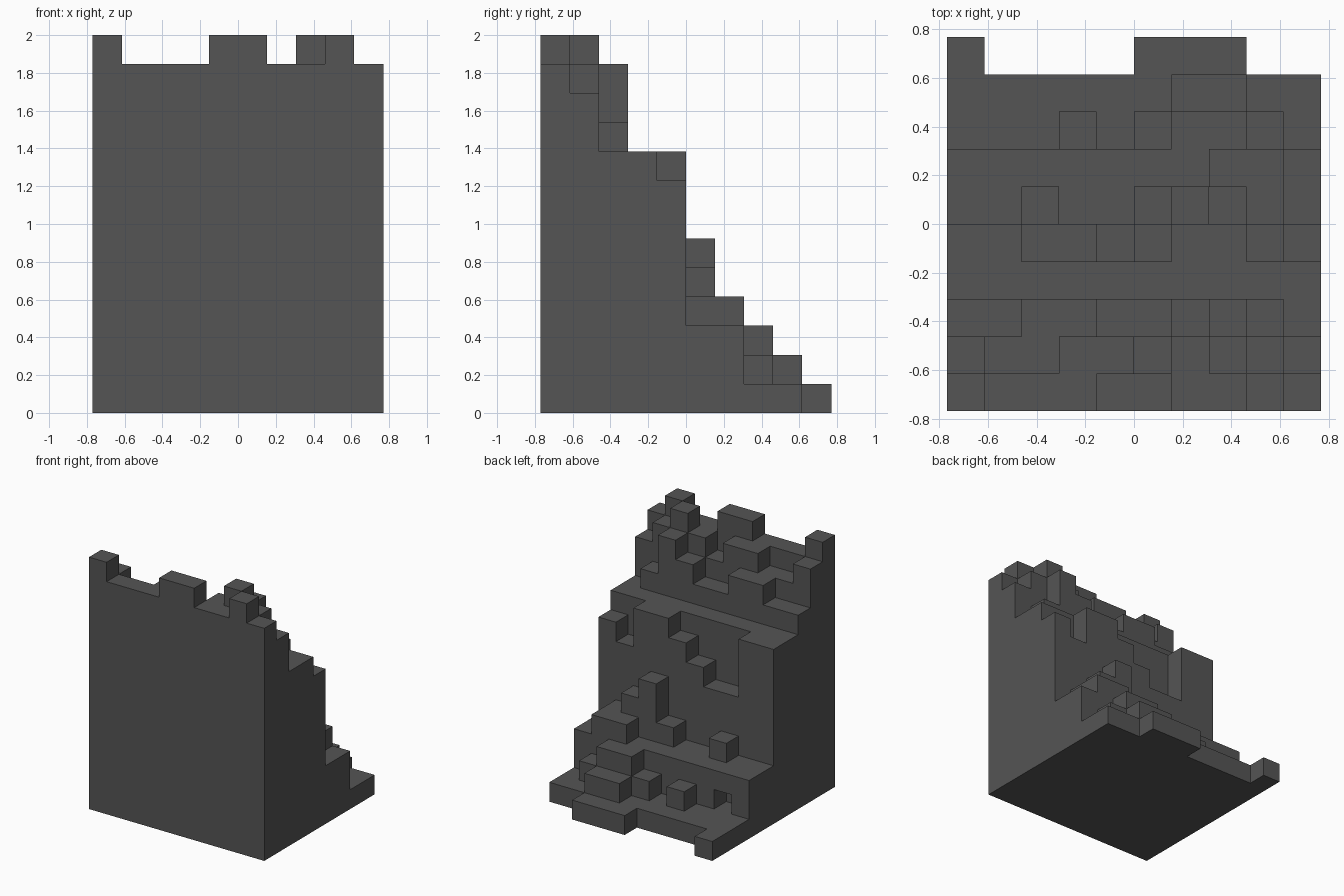
import bpy, bmesh
from mathutils import Vector

if "Cube" in bpy.data.objects:
    bpy.data.objects.remove(bpy.data.objects["Cube"])

U = 2 / 13          # edge of one block
N = 10              # blocks along x and y

# Column heights in blocks (hex digits), rows from front to back, left to right
ROWS = ["dcccddccdc",
        "cbbccbcdcb",
        "aabbaabca9",
        "9999999999",
        "9966789978",
        "3343346543",
        "3333333443",
        "1112123321",
        "1111112211",
        "1000011100"]

cells = {(x, y, z) for y, row in enumerate(ROWS)
         for x, h in enumerate(row) for z in range(int(h, 16))}
cells.discard((1, 6, 1))    # small hollow in the lower step

rock = bpy.data.materials.new("dark grey stone")
rock.diffuse_color = (0.09, 0.09, 0.09, 1)
rock.use_nodes = True
rock.node_tree.nodes["Principled BSDF"].inputs["Base Color"].default_value = rock.diffuse_color

# Stepped hillside: one watertight skin, only the exposed block sides
bm = bmesh.new()
for c in cells:
    for axis in range(3):
        for side in (0, 1):
            n = list(c)
            n[axis] += 2 * side - 1
            if tuple(n) in cells:
                continue
            ring = [(0, 0), (1, 0), (1, 1), (0, 1)]
            if not side:
                ring.reverse()
            verts = []
            for s, t in ring:
                p = Vector(c)
                p[axis] += side
                p[(axis + 1) % 3] += s
                p[(axis + 2) % 3] += t
                verts.append(bm.verts.new(((p.x - N / 2) * U, (p.y - N / 2) * U, p.z * U)))
            bm.faces.new(verts)
bmesh.ops.remove_doubles(bm, verts=bm.verts[:], dist=1e-4)

mesh = bpy.data.meshes.new("stepped_hillside")
bm.to_mesh(mesh)
bm.free()
mesh.materials.append(rock)
hill = bpy.data.objects.new("stepped_hillside", mesh)
bpy.context.collection.objects.link(hill)
